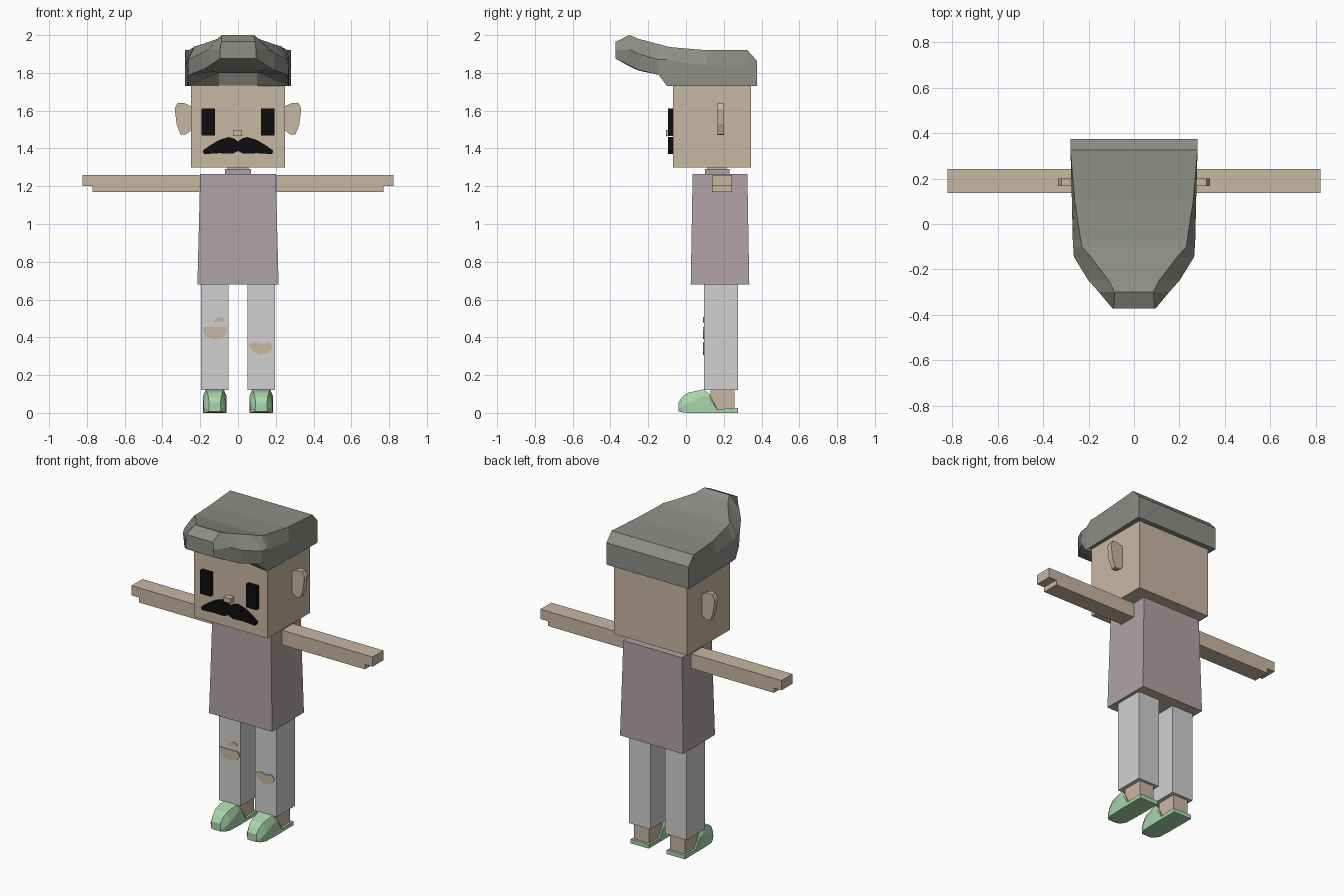
import bpy
import bmesh

cube = bpy.data.objects.get("Cube")
if cube:
    bpy.data.objects.remove(cube, do_unlink=True)


def material(name, code):
    srgb = [int(code[i:i + 2], 16) / 255 for i in range(0, 6, 2)]
    rgba = [c / 12.92 if c < 0.04 else ((c + 0.055) / 1.055) ** 2.4 for c in srgb] + [1]
    mat = bpy.data.materials.new(name)
    mat.use_nodes = True
    mat.diffuse_color = rgba
    mat.node_tree.nodes["Principled BSDF"].inputs["Base Color"].default_value = rgba
    return mat


skin = material("skin", "c9b7a2")
hair_grey = material("hair grey", "8c8f87")
shirt = material("shirt mauve", "b0a2a4")
trouser = material("trouser grey", "d0d0d0")
shoe_green = material("shoe green", "a8d6ab")
black = material("black", "0d0d0d")


def finish(name, bm, *mats):
    bmesh.ops.recalc_face_normals(bm, faces=bm.faces[:])
    mesh = bpy.data.meshes.new(name)
    bm.to_mesh(mesh)
    bm.free()
    for m in mats:
        mesh.materials.append(m)
    obj = bpy.data.objects.new(name, mesh)
    bpy.context.scene.collection.objects.link(obj)
    return obj


def loft(bm, rings):
    """Skin a list of equal-length closed rings and cap both ends."""
    rows = [[bm.verts.new(p) for p in ring] for ring in rings]
    n = len(rows[0])
    for a, b in zip(rows, rows[1:]):
        for i in range(n):
            j = (i + 1) % n
            bm.faces.new((a[i], a[j], b[j], b[i]))
    bm.faces.new(rows[0])
    bm.faces.new(rows[-1])


def box(name, mat, x, y, z):
    bm = bmesh.new()
    loft(bm, [[(x[0], y[0], h), (x[1], y[0], h), (x[1], y[1], h), (x[0], y[1], h)] for h in z])
    return finish(name, bm, mat)


def plate(name, mat, outline, y):
    """Extrude an (x, z) outline along y."""
    bm = bmesh.new()
    loft(bm, [[(px, d, pz) for px, pz in outline] for d in y])
    return finish(name, bm, mat)


def sections(name, mat, table, cx=0):
    """Loft mirrored half sections: (y, [(half width, z) from bottom to top])."""
    bm = bmesh.new()
    loft(bm, [[(cx + w, y, z) for w, z in half] + [(cx - w, y, z) for w, z in reversed(half)]
              for y, half in table])
    return finish(name, bm, mat)


# Head and neck
box("head", skin, (-.25, .25), (-.07, .345), (1.30, 1.80))
box("neck", skin, (-.055, .055), (.115, .215), (1.26, 1.31))
box("collar", shirt, (-.07, .07), (.10, .23), (1.26, 1.29))

# Swept hair with overhanging quiff
sections("hair", hair_grey, [
    (.375, [(.10, 1.73), (.28, 1.73), (.28, 1.80), (.28, 1.865)]),
    (.325, [(.10, 1.73), (.28, 1.73), (.28, 1.83), (.28, 1.92)]),
    (.11, [(.10, 1.73), (.274, 1.73), (.274, 1.84), (.262, 1.92)]),
    (-.068, [(.10, 1.73), (.27, 1.73), (.27, 1.86), (.235, 1.935)]),
    (-.10, [(.10, 1.80), (.268, 1.73), (.268, 1.87), (.23, 1.94)]),
    (-.145, [(.10, 1.80), (.26, 1.79), (.265, 1.87), (.19, 1.952)]),
    (-.25, [(.10, 1.812), (.19, 1.815), (.20, 1.90), (.11, 1.98)]),
    (-.30, [(.09, 1.835), (.15, 1.84), (.155, 1.925), (.085, 2.0)]),
    (-.372, [(.08, 1.875), (.095, 1.875), (.095, 1.92), (.09, 1.965)]),
])

# Face
for side, name in ((-1, "right"), (1, "left")):
    cx = side * .157
    box(name + "_eye", black, (cx - .035, cx + .035), (-.095, -.06), (1.468, 1.612))
    ear = [(.24, 1.62), (.285, 1.64), (.32, 1.64), (.335, 1.61),
           (.325, 1.53), (.305, 1.475), (.28, 1.472), (.24, 1.50)]
    plate(name + "_ear", skin, [(side * px, pz) for px, pz in ear], (.168, .2))
box("nose", skin, (-.027, .022), (-.105, -.06), (1.467, 1.497))
half = [(.03, 1.372), (.10, 1.375), (.18, 1.37), (.187, 1.387), (.15, 1.415),
        (.10, 1.445), (.05, 1.46), (.02, 1.452)]
moustache = [(0, 1.387)] + half + [(0, 1.437)] + [(-px, pz) for px, pz in reversed(half)]
plate("moustache", black, moustache, (-.095, -.06))

# Tapered shirt with a skin-coloured recess underneath
bm = bmesh.new()
loft(bm, [[(-w, a, z), (w, a, z), (w, b, z), (-w, b, z)]
          for z, w, a, b in ((.68, .215, .025, .335), (1.265, .2, .035, .325))])
bm.faces.ensure_lookup_table()
bottom = min(bm.faces, key=lambda f: f.calc_center_median().z)
bmesh.ops.inset_individual(bm, faces=[bottom], thickness=.012)
bottom.material_index = 1
finish("shirt", bm, shirt, skin)

# Arms with stepped hands, legs, ankles and shoes
for side, name in ((-1, "right"), (1, "left")):
    arm = [(.205, 1.17), (.77, 1.17), (.77, 1.2), (.822, 1.2), (.822, 1.26), (.205, 1.26)]
    plate(name + "_arm", skin, [(side * px, pz) for px, pz in arm], (.137, .243))
    cx = side * .123
    box(name + "_leg", trouser, (cx - .073, cx + .073), (.095, .275), (.122, .69))
    box(name + "_ankle", skin, (cx - .05, cx + .05), (.13, .258), (.015, .13))
    sections(name + "_shoe", shoe_green, [
        (-.04, [(.03, .008), (.032, .02), (.03, .055)]),
        (-.02, [(.045, .003), (.05, .03), (.034, .085)]),
        (.01, [(.058, 0), (.06, .05), (.04, .107)]),
        (.095, [(.062, 0), (.062, .09), (.047, .125)]),
        (.125, [(.062, 0), (.062, .08), (.052, .10)]),
        (.165, [(.062, 0), (.062, .015), (.062, .02)]),
        (.275, [(.062, 0), (.062, .015), (.062, .025)]),
    ], cx)

# Torn knee patches
tears = {
    "right_knee_tear": [(-.185, .455), (-.06, .455), (-.055, .43), (-.075, .4),
                        (-.12, .39), (-.165, .4), (-.185, .425)],
    "small_knee_tear": [(-.132, .478), (-.075, .485), (-.07, .5), (-.09, .508), (-.115, .502)],
    "left_knee_tear": [(.055, .36), (.085, .375), (.125, .365), (.165, .375), (.185, .35),
                       (.165, .32), (.12, .306), (.08, .322)],
}
for name, outline in tears.items():
    plate(name, skin, outline, (.091, .097))
